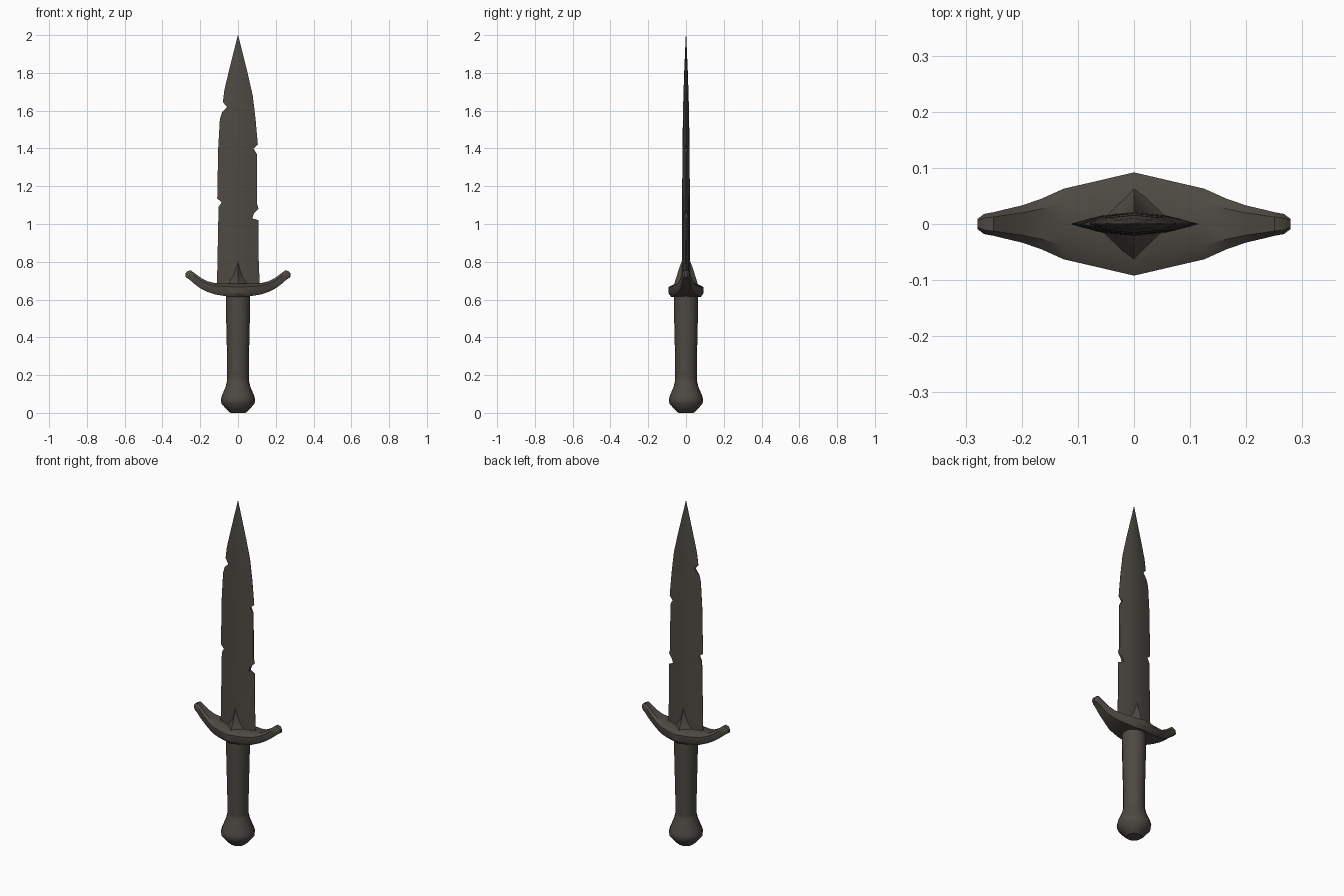
import bpy, bmesh, math

if "Cube" in bpy.data.objects:
    bpy.data.objects.remove(bpy.data.objects["Cube"])

mat = bpy.data.materials.new("dark weathered iron")
mat.diffuse_color = (0.075, 0.068, 0.056, 1)
mat.use_nodes = True
mat.node_tree.nodes["Principled BSDF"].inputs["Base Color"].default_value = mat.diffuse_color


def loft(name, rings, angle=35):
    """Skin a list of equal-length closed rings, cap both ends."""
    bm = bmesh.new()
    vs = [[bm.verts.new(p) for p in r] for r in rings]
    n = len(rings[0])
    for a, b in zip(vs, vs[1:]):
        for i in range(n):
            j = (i + 1) % n
            bm.faces.new((a[i], a[j], b[j], b[i]))
    bm.faces.new(vs[0][::-1])
    bm.faces.new(vs[-1])
    bmesh.ops.remove_doubles(bm, verts=bm.verts, dist=1e-5)
    bmesh.ops.recalc_face_normals(bm, faces=bm.faces)
    me = bpy.data.meshes.new(name)
    bm.to_mesh(me)
    bm.free()
    ob = bpy.data.objects.new(name, me)
    bpy.context.collection.objects.link(ob)
    me.materials.append(mat)
    bpy.ops.object.select_all(action='DESELECT')
    ob.select_set(True)
    bpy.context.view_layer.objects.active = ob
    bpy.ops.object.shade_smooth_by_angle(angle=math.radians(angle))
    return ob


def lerp(table, t):
    """Piecewise linear lookup in (t, value) pairs."""
    for (t0, v0), (t1, v1) in zip(table, table[1:]):
        if t <= t1:
            return v0 + (v1 - v0) * max(0, t - t0) / (t1 - t0)
    return table[-1][1]


def turned(name, profile, sides=16):
    """Round part from (z, radius) pairs."""
    return loft(name, [[(r * math.cos(2 * math.pi * i / sides),
                         r * math.sin(2 * math.pi * i / sides), z)
                        for i in range(sides)] for z, r in profile])


# Blade: chipped left and right edges (z, x), with a lens cross-section
left = [(0.65, .112), (1.09, .103), (1.115, .086), (1.135, .11), (1.40, .105),
        (1.555, .096), (1.59, .085), (1.62, .058), (1.645, .08), (1.71, .072),
        (1.79, .053), (1.90, .026), (2.0, .001)]
right = [(0.65, .116), (0.85, .108), (1.02, .109), (1.03, .076), (1.055, .084),
         (1.08, .109), (1.11, .1), (1.37, .1), (1.40, .082), (1.42, .105),
         (1.555, .093), (1.68, .078), (1.79, .053), (1.90, .026), (2.0, .001)]
width = [(0.65, .115), (1.42, .107), (1.555, .096), (1.68, .078),
         (1.79, .055), (1.90, .027), (2.0, .001)]
thick = [(0.65, .022), (1.3, .02), (1.6, .016), (1.8, .01), (2.0, .001)]
rings = []
for z in sorted({z for z, _ in left + right}):
    w, t = lerp(width, z), lerp(thick, z)
    xl, xr = lerp(left, z), lerp(right, z)
    xs = [-xl, -min(.5 * w, .9 * xl), 0, min(.5 * w, .9 * xr), xr]
    ys = [max(t * (1 - min(1, abs(x) / w) ** 1.8), .0006) for x in xs]
    front = [(x, -y, z) for x, y in zip(xs, ys)]
    back = [(x, y, z) for x, y in zip(xs, ys)][::-1]
    rings.append(front + back)
loft("blade", rings, 20)

# Crossguard: upswept crescent, (x, y half width, bottom z, top z)
half = [(0, .092, .614, .685), (.06, .078, .617, .685), (.125, .063, .628, .688),
        (.165, .045, .642, .698), (.20, .033, .660, .717), (.23, .026, .682, .740),
        (.25, .021, .700, .755), (.267, .018, .712, .750), (.279, .009, .72, .737)]
stations = [(-x, w, b, t) for x, w, b, t in half[:0:-1]] + half
rings = []
for x, w, b, t in stations:
    mid, h = (b + t) / 2, (t - b) / 2
    rings.append([(x, w * cy, mid + h * cz) for cy, cz in
                  ((1, .5), (.6, 1), (0, 1), (-.6, 1), (-1, .5),
                   (-1, -.5), (-.85, -1), (0, -1), (.85, -1), (1, -.5))])
loft("crossguard", rings)

# Pointed collar rising from the guard over the blade
collar = [(.665, .10, .068), (.69, .062, .06), (.735, .034, .046),
          (.78, .016, .031), (.812, .002, .018)]
loft("guard_point", [[(a, 0, z), (0, b, z), (-a, 0, z), (0, -b, z)]
                     for z, a, b in collar], 30)

# Grip and pommel
turned("grip", [(.15, .057), (.25, .057), (.42, .061), (.55, .064), (.635, .064)])
turned("pommel", [(0, .04), (.015, .058), (.05, .088), (.07, .091),
                  (.09, .086), (.14, .065), (.18, .056)])
